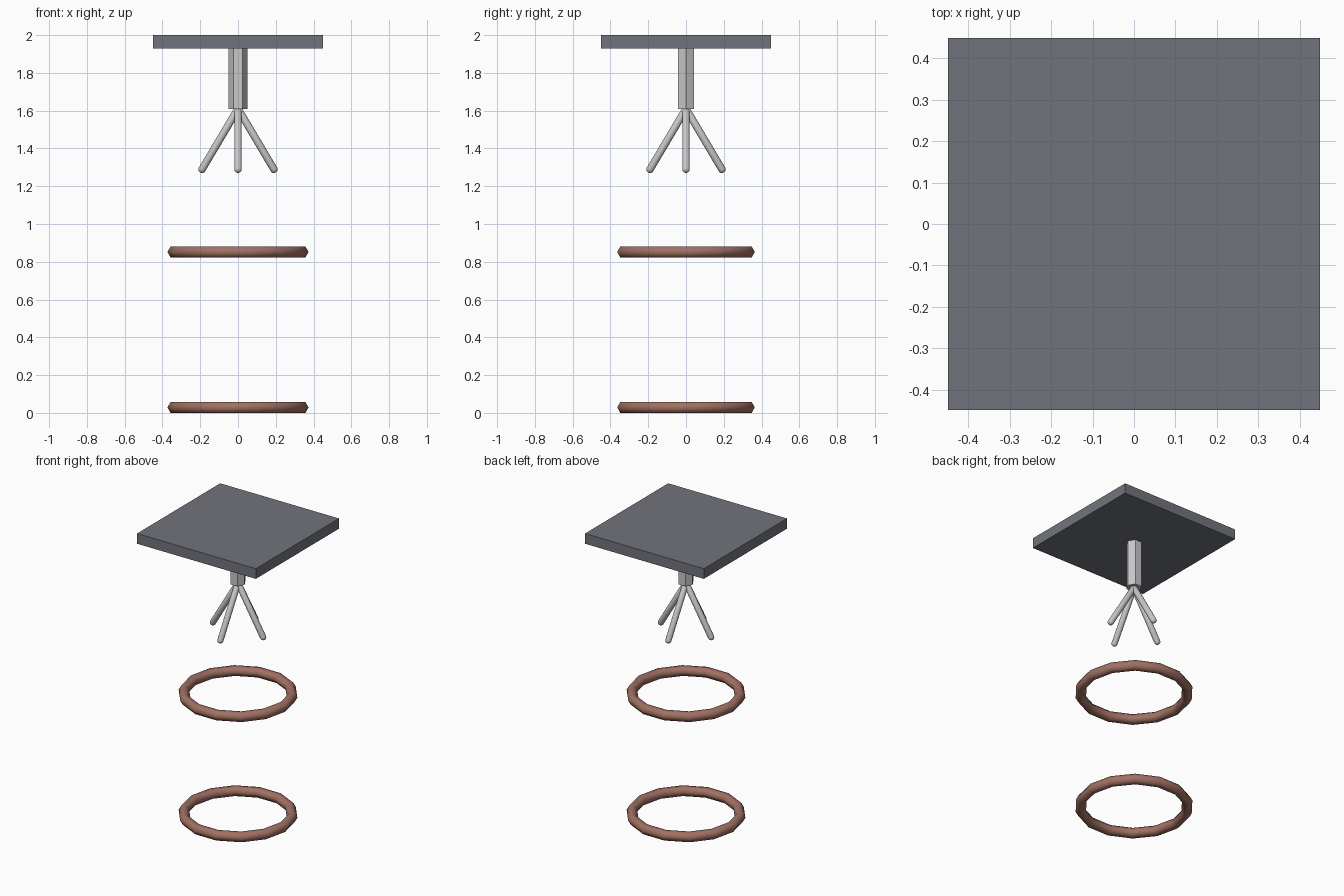
import bpy
import bmesh
from math import pi
from mathutils import Vector, Matrix

if "Cube" in bpy.data.objects:
    bpy.data.objects.remove(bpy.data.objects["Cube"], do_unlink=True)


def material(name, rgb):
    mat = bpy.data.materials.new(name)
    mat.use_nodes = True
    mat.diffuse_color = (*rgb, 1)
    mat.node_tree.nodes["Principled BSDF"].inputs["Base Color"].default_value = (*rgb, 1)
    return mat


slate = material("slate grey", (0.165, 0.175, 0.20))
steel = material("light steel", (0.58, 0.58, 0.59))
copper = material("dull copper", (0.36, 0.165, 0.125))


def finish(name, mat, smooth=False):
    obj = bpy.context.object
    obj.name = obj.data.name = name
    obj.data.materials.append(mat)
    if smooth:
        bpy.ops.object.shade_smooth()
    return obj


# Square ceiling plate
bpy.ops.mesh.primitive_cube_add(size=1, location=(0, 0, 1.965))
plate = finish("ceiling_plate", slate)
plate.scale = (0.9, 0.9, 0.07)

# Hexagonal column with its corners along x
bpy.ops.mesh.primitive_cylinder_add(vertices=6, radius=0.05, depth=0.32,
                                    location=(0, 0, 1.77), rotation=(0, 0, pi / 6))
finish("column", steel)


# Round-ended prong: a sphere split at the middle and stretched
def prong(name, start, end, radius):
    axis = end - start
    bm = bmesh.new()
    bmesh.ops.create_uvsphere(bm, u_segments=16, v_segments=9, radius=radius)
    for v in bm.verts:
        if v.co.z > 0:
            v.co.z += axis.length
    turn = axis.to_track_quat("Z", "Y").to_matrix().to_4x4()
    bm.transform(Matrix.Translation(start) @ turn)
    mesh = bpy.data.meshes.new(name)
    bm.to_mesh(mesh)
    bm.free()
    obj = bpy.data.objects.new(name, mesh)
    bpy.context.collection.objects.link(obj)
    mesh.materials.append(steel)
    mesh.shade_smooth()


top = Vector((0, 0, 1.61))
reach = 0.19
for side, x, y in (("left", 1, 0), ("right", -1, 0), ("front", 0, -1), ("back", 0, 1)):
    prong(side + "_prong", top, Vector((x * reach, y * reach, 1.29)), 0.02)

# Two floating rings
for name, z in (("lower_ring", 0.029), ("upper_ring", 0.852)):
    bpy.ops.mesh.primitive_torus_add(major_segments=14, minor_segments=6,
                                     major_radius=0.34, minor_radius=0.0335,
                                     location=(0, 0, z))
    finish(name, copper, smooth=True)
